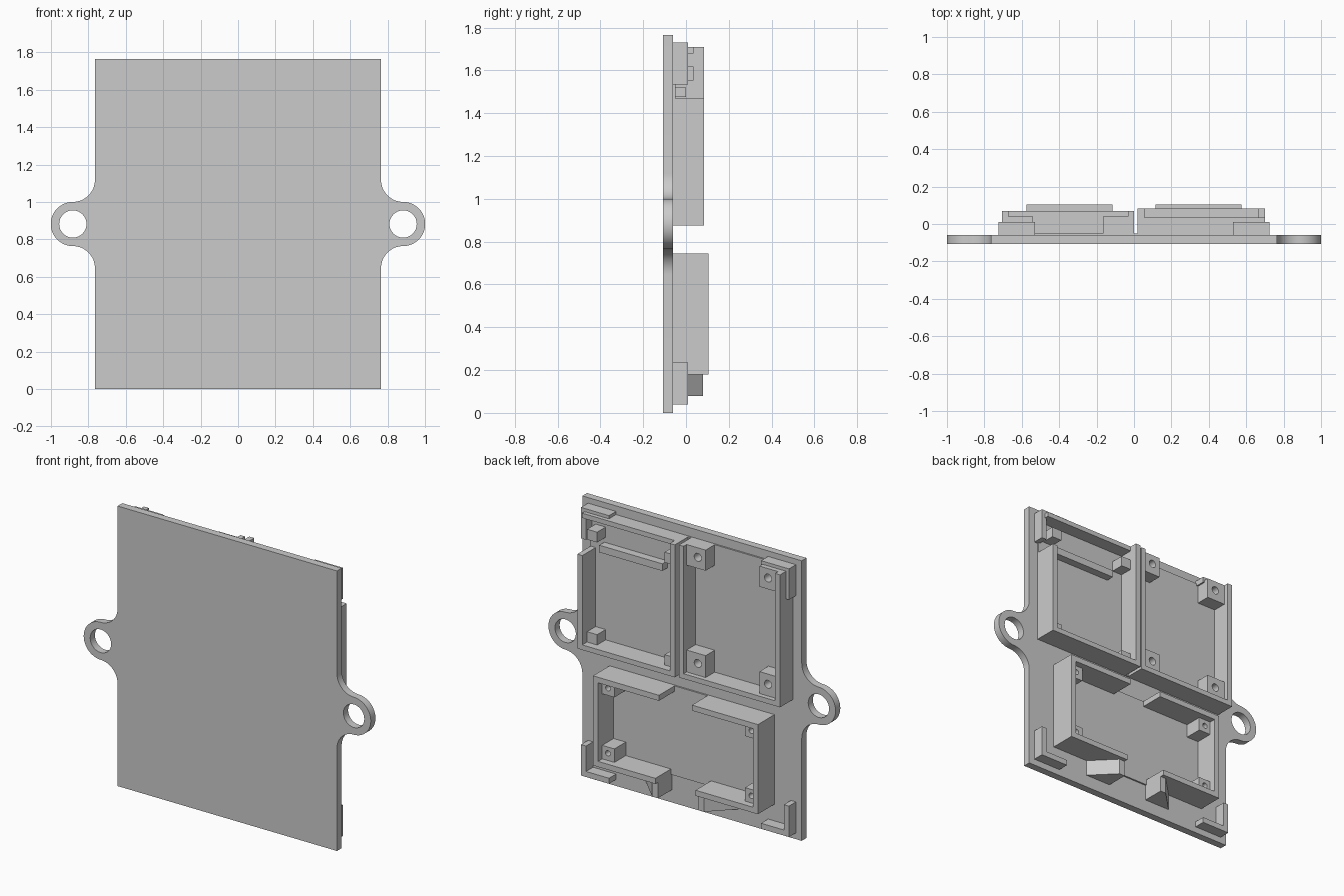
import bpy, bmesh, math

cube = bpy.data.objects.get("Cube")
if cube:
    bpy.data.objects.remove(cube, do_unlink=True)

grey = bpy.data.materials.new("plain_grey")
grey.use_nodes = True
COLOUR = (0.6, 0.6, 0.6, 1)
grey.diffuse_color = COLOUR
grey.node_tree.nodes["Principled BSDF"].inputs["Base Color"].default_value = COLOUR

FACE, FLOOR = -0.06, -0.05   # back of the base plate, top of the tray floors


def arc(cx, cz, r, start, end, n=16):
    angles = [math.radians(start + (end - start) * i / n) for i in range(n + 1)]
    return [(cx + r * math.cos(a), cz + r * math.sin(a)) for a in angles]


def circle(cx, cz, r, n=32):
    return arc(cx, cz, r, 0, 360, n)[:-1]


def rect(x0, x1, z0, z1):
    return [(x0, z0), (x1, z0), (x1, z1), (x0, z1)]


def prism(name, loops, y0, y1, smooth=False):
    """Outline with optional holes, drawn in XZ and extruded along y."""
    bm = bmesh.new()
    edges = []
    for loop in loops:
        vs = [bm.verts.new((x, y0, z)) for x, z in loop]
        edges += [bm.edges.new((vs[i - 1], vs[i])) for i in range(len(vs))]
    bmesh.ops.triangle_fill(bm, edges=edges, use_beauty=True)
    new = bmesh.ops.extrude_face_region(bm, geom=bm.faces[:])["geom"]
    top = [v for v in new if isinstance(v, bmesh.types.BMVert)]
    bmesh.ops.translate(bm, verts=top, vec=(0, y1 - y0, 0))
    bmesh.ops.recalc_face_normals(bm, faces=bm.faces[:])
    mesh = bpy.data.meshes.new(name)
    bm.to_mesh(mesh)
    bm.free()
    mesh.materials.append(grey)
    ob = bpy.data.objects.new(name, mesh)
    bpy.context.collection.objects.link(ob)
    if smooth:
        bpy.ops.object.select_all(action='DESELECT')
        ob.select_set(True)
        bpy.context.view_layer.objects.active = ob
        bpy.ops.object.shade_smooth_by_angle(angle=math.radians(30))
    return ob


def box(name, x0, x1, z0, z1, y1, y0=FACE):
    return prism(name, [rect(x0, x1, z0, z1)], y0, y1)


# Base plate with a filleted ring lug on each side
W, H, LX, LR = 0.765, 1.765, 0.883, 0.118
MID = H / 2
side = (arc(LX, MID - 2 * LR, LR, 180, 90)
        + arc(LX, MID, LR, -90, 90, 32)[1:]
        + arc(LX, MID + 2 * LR, LR, 270, 180)[1:])
right = [(W, 0)] + side + [(W, H)]
outline = right + [(-x, z) for x, z in reversed(right)]
prism("base_plate", [outline, circle(LX, MID, 0.073), circle(-LX, MID, 0.073)],
      -0.107, FACE, smooth=True)

# Thin tray floors
box("upper_floor", -0.705, 0.70, 0.875, 1.71, FLOOR)
box("lower_floor", -0.575, 0.575, 0.18, 0.745, FLOOR)

# Upper left tray: low top wall and a shortened outer wall
T = 0.083
box("left_tray_outer_wall", 0.665, 0.70, 0.875, 1.47, T)
box("left_tray_inner_wall", 0.02, 0.055, 0.875, 1.71, T)
box("left_tray_bottom_wall", 0.055, 0.665, 0.875, 0.907, T)
box("left_tray_top_wall", 0.055, 0.70, 1.68, 1.71, 0.035)
box("left_tray_bar", 0.165, 0.605, 1.475, 1.52, 0.0)
for x in (0.055, 0.595):
    for z in (0.907, 1.553):
        box("left_tray_support", x, x + 0.07, z, z + 0.065, 0.035)

# Upper right tray: open at the top, with drilled corner posts
T = 0.07
box("right_tray_outer_wall", -0.705, -0.67, 0.875, 1.71, T)
box("right_tray_inner_wall", -0.032, 0.0, 0.875, 1.71, T)
box("right_tray_bottom_wall", -0.67, -0.032, 0.875, 0.907, T)
for x0, x1, hx in ((-0.67, -0.54, -0.60), (-0.165, -0.032, -0.11)):
    for z0, z1 in ((0.907, 1.045), (1.58, 1.71)):
        hole = circle(hx, (z0 + z1) / 2 + 0.005, 0.025, 20)
        prism("right_tray_post", [rect(x0, x1, z0, z1), hole], FLOOR, 0.04, True)

# Lower tray, corner brackets and buttresses, mirrored left to right
T = 0.105
for s in (1, -1):
    box("lower_tray_side_wall", s * 0.54, s * 0.575, 0.18, 0.745, T)
    box("lower_tray_top_wall", s * 0.115, s * 0.54, 0.71, 0.745, T)
    box("lower_tray_bottom_wall", s * 0.14, s * 0.54, 0.18, 0.215, T)
    for z in (0.215, 0.625):
        hole = circle(s * 0.50, z + 0.045, 0.017, 16)
        prism("lower_tray_post",
              [rect(s * 0.455, s * 0.54, z, z + 0.085), hole], FLOOR, 0.063, True)

    # L-shaped corner brackets
    for near, far in ((0.04, 1), (1.73, -1)):
        ell = [(0, 0), (0.195, 0), (0.195, 0.035),
               (0.035, 0.035), (0.035, 0.195), (0, 0.195)]
        pts = [(s * (0.725 - u), near + far * v) for u, v in ell]
        prism("corner_bracket", [pts], FACE, 0.01)

    # Buttress: a plan profile in x and y, stood up along z
    plan = [(s * 0.14, 0.08), (s * 0.18, 0.08), (s * 0.32, FACE), (s * 0.14, FACE)]
    buttress = prism("buttress", [plan], 0.08, 0.18)
    for v in buttress.data.vertices:
        v.co.y, v.co.z = v.co.z, v.co.y
    buttress.data.flip_normals()
